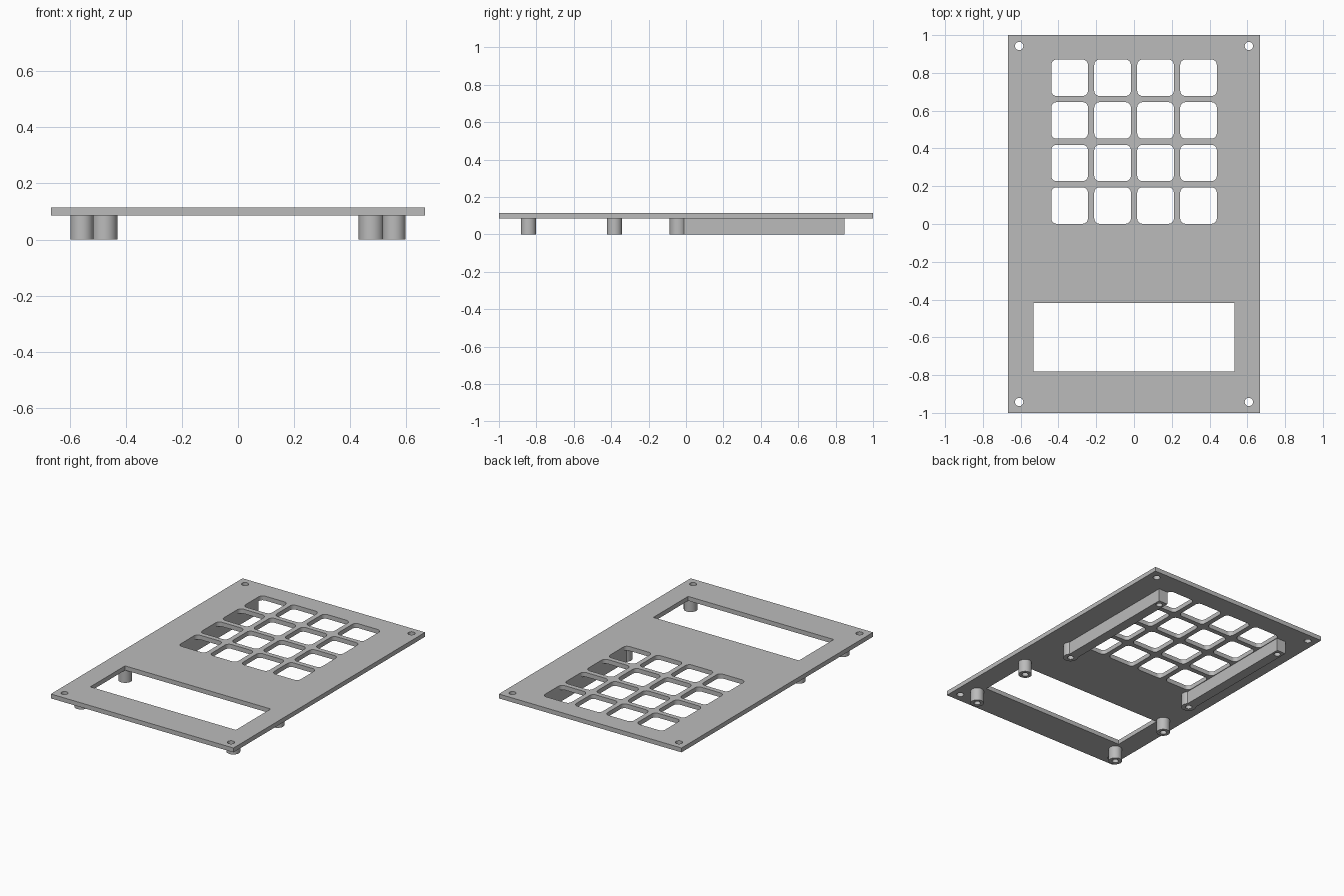
import bpy, bmesh, math

if "Cube" in bpy.data.objects:
    bpy.data.objects.remove(bpy.data.objects["Cube"])

PLATE_BOTTOM, PLATE_TOP = 0.085, 0.114

grey = bpy.data.materials.new("light grey plastic")
grey.diffuse_color = (0.5, 0.5, 0.5, 1)
grey.use_nodes = True
grey.node_tree.nodes["Principled BSDF"].inputs["Base Color"].default_value = grey.diffuse_color


def circle(cx, cy, r, n=32):
    return [(cx + r * math.cos(2 * math.pi * i / n),
             cy + r * math.sin(2 * math.pi * i / n)) for i in range(n)]


def rect(x0, x1, y0, y1):
    return [(x0, y0), (x1, y0), (x1, y1), (x0, y1)]


def rounded_rect(x0, x1, y0, y1, r, n=6):
    corners = [(x1 - r, y1 - r), (x0 + r, y1 - r), (x0 + r, y0 + r), (x1 - r, y0 + r)]
    pts = []
    for k, (cx, cy) in enumerate(corners):
        for i in range(n + 1):
            a = math.pi / 2 * (k + i / n)
            pts.append((cx + r * math.cos(a), cy + r * math.sin(a)))
    return pts


def extrude_profile(name, loops, z0, z1):
    """Solid from an outline (first loop) and its holes (other loops)."""
    curve = bpy.data.curves.new(name, 'CURVE')
    curve.dimensions = '2D'
    curve.fill_mode = 'BOTH'
    curve.extrude = (z1 - z0) / 2
    for pts in loops:
        spline = curve.splines.new('POLY')
        spline.points.add(len(pts) - 1)
        for p, (x, y) in zip(spline.points, pts):
            p.co = (x, y, 0, 1)
        spline.use_cyclic_u = True
    obj = bpy.data.objects.new(name, curve)
    bpy.context.collection.objects.link(obj)
    bpy.ops.object.select_all(action='DESELECT')
    obj.select_set(True)
    bpy.context.view_layer.objects.active = obj
    bpy.ops.object.convert(target='MESH')
    obj = bpy.context.view_layer.objects.active
    # weld caps to walls and lift to height
    bm = bmesh.new()
    bm.from_mesh(obj.data)
    bmesh.ops.remove_doubles(bm, verts=bm.verts, dist=1e-5)
    bmesh.ops.recalc_face_normals(bm, faces=bm.faces)
    bmesh.ops.translate(bm, verts=bm.verts, vec=(0, 0, (z0 + z1) / 2))
    bm.to_mesh(obj.data)
    bm.free()
    obj.data.materials.clear()
    obj.data.materials.append(grey)
    bpy.ops.object.shade_smooth_by_angle(angle=math.radians(35))
    return obj


# Front plate: outline, display window, key openings, corner screw holes
loops = [rect(-0.667, 0.667, -1, 1), rect(-0.532, 0.532, -0.782, -0.419)]
for col in range(4):
    for row in range(4):
        x, y = -0.438 + 0.2275 * col, 0.001 + 0.2255 * row
        loops.append(rounded_rect(x, x + 0.194, y, y + 0.193, 0.028))
for sx in (-1, 1):
    for sy in (-1, 1):
        loops.append(circle(0.608 * sx, 0.942 * sy, 0.022))
extrude_profile("face_plate", loops, PLATE_BOTTOM, PLATE_TOP)

POST_TOP = PLATE_BOTTOM + 0.002
for side, sx in (("left", -1), ("right", 1)):
    # Hollow display standoffs
    for end, y in (("front", -0.842), ("rear", -0.382)):
        extrude_profile(f"display_post_{side}_{end}",
                        [circle(0.556 * sx, y, 0.041), circle(0.556 * sx, y, 0.02)],
                        0, POST_TOP)
    # Keypad rail: bar with a round boss at the front and two screw holes
    cx, cy, r, hw = 0.475 * sx, -0.042, 0.045, 0.033
    a0 = math.acos(hw / r)
    n = 28
    outline = [(cx + hw, 0.847), (cx - hw, 0.847)]
    for i in range(n + 1):
        a = math.pi - a0 + (math.pi + 2 * a0) * i / n
        outline.append((cx + r * math.cos(a), cy + r * math.sin(a)))
    extrude_profile(f"keypad_rail_{side}",
                    [outline, circle(cx, cy, 0.02), circle(cx, 0.807, 0.02)],
                    0, POST_TOP)
